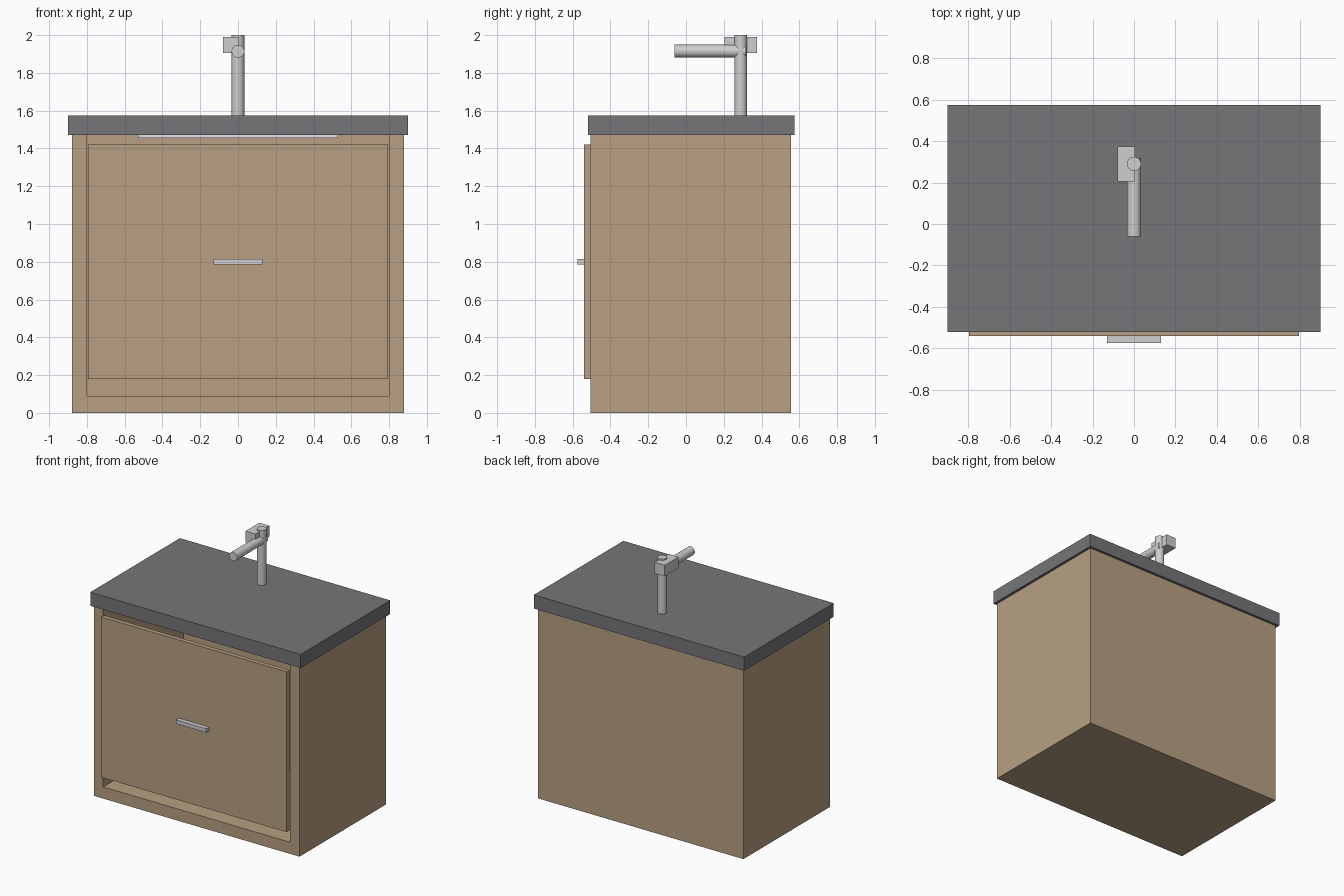
import bpy
import math
from mathutils import Vector

cube = bpy.data.objects.get("Cube")
if cube:
    bpy.data.objects.remove(cube, do_unlink=True)


def material(name, color):
    mat = bpy.data.materials.new(name)
    mat.use_nodes = True
    mat.diffuse_color = (*color, 1)
    mat.node_tree.nodes["Principled BSDF"].inputs["Base Color"].default_value = (*color, 1)
    return mat


wood = material("tan wood", (0.48, 0.35, 0.225))
stone = material("dark grey stone", (0.18, 0.178, 0.188))
metal = material("light grey metal", (0.62, 0.62, 0.63))
ceramic = material("white ceramic", (0.78, 0.78, 0.82))


def box(name, x, y, z, mat):
    """Box spanning the given (min, max) pairs."""
    spans = (x, y, z)
    bpy.ops.mesh.primitive_cube_add(size=1, location=[(a + b) / 2 for a, b in spans])
    obj = bpy.context.object
    obj.name = name
    obj.scale = [b - a for a, b in spans]
    bpy.ops.object.transform_apply(location=False, rotation=False, scale=True)
    obj.data.materials.append(mat)
    return obj


def rod(name, start, end, radius, mat):
    """Round bar between two points."""
    a, b = Vector(start), Vector(end)
    bpy.ops.mesh.primitive_cylinder_add(
        vertices=32, radius=radius, depth=(b - a).length, location=(a + b) / 2,
        rotation=(b - a).to_track_quat("Z", "Y").to_euler())
    obj = bpy.context.object
    obj.name = name
    obj.data.materials.append(mat)
    bpy.ops.object.shade_smooth_by_angle(angle=math.radians(40))
    return obj


# Cabinet carcass, hollowed out from the front
front, back, top = -0.505, 0.555, 1.47
cabinet = box("cabinet", (-0.88, 0.88), (front, back), (0, top), wood)
hollow = box("cabinet_cutter", (-0.8, 0.8), (front - 0.1, back - 0.08), (0.09, top + 0.1), wood)
hollow.hide_render = True
cut = cabinet.modifiers.new("hollow", "BOOLEAN")
cut.object = hollow
cut.solver = "EXACT"
bpy.context.view_layer.objects.active = cabinet
bpy.ops.object.modifier_apply(modifier=cut.name)
bpy.data.objects.remove(hollow, do_unlink=True)

# Drawer front and its pull
box("drawer_front", (-0.795, 0.795), (-0.54, front), (0.18, 1.42), wood)
box("drawer_handle", (-0.13, 0.13), (-0.575, -0.54), (0.785, 0.815), metal)

# Countertop with the basin underside beneath it
box("countertop", (-0.9, 0.9), (-0.52, 0.575), (top, 1.575), stone)
box("basin_underside", (-0.53, 0.53), (-0.38, 0.2), (1.455, top), ceramic)

# Tap
rod("tap_column", (0, 0.29, 1.575), (0, 0.29, 2.0), 0.034, metal)
rod("tap_spout", (0, -0.06, 1.915), (0, 0.318, 1.915), 0.034, metal)
box("tap_lever_block", (-0.08, 0.005), (0.205, 0.375), (1.905, 1.99), metal)
